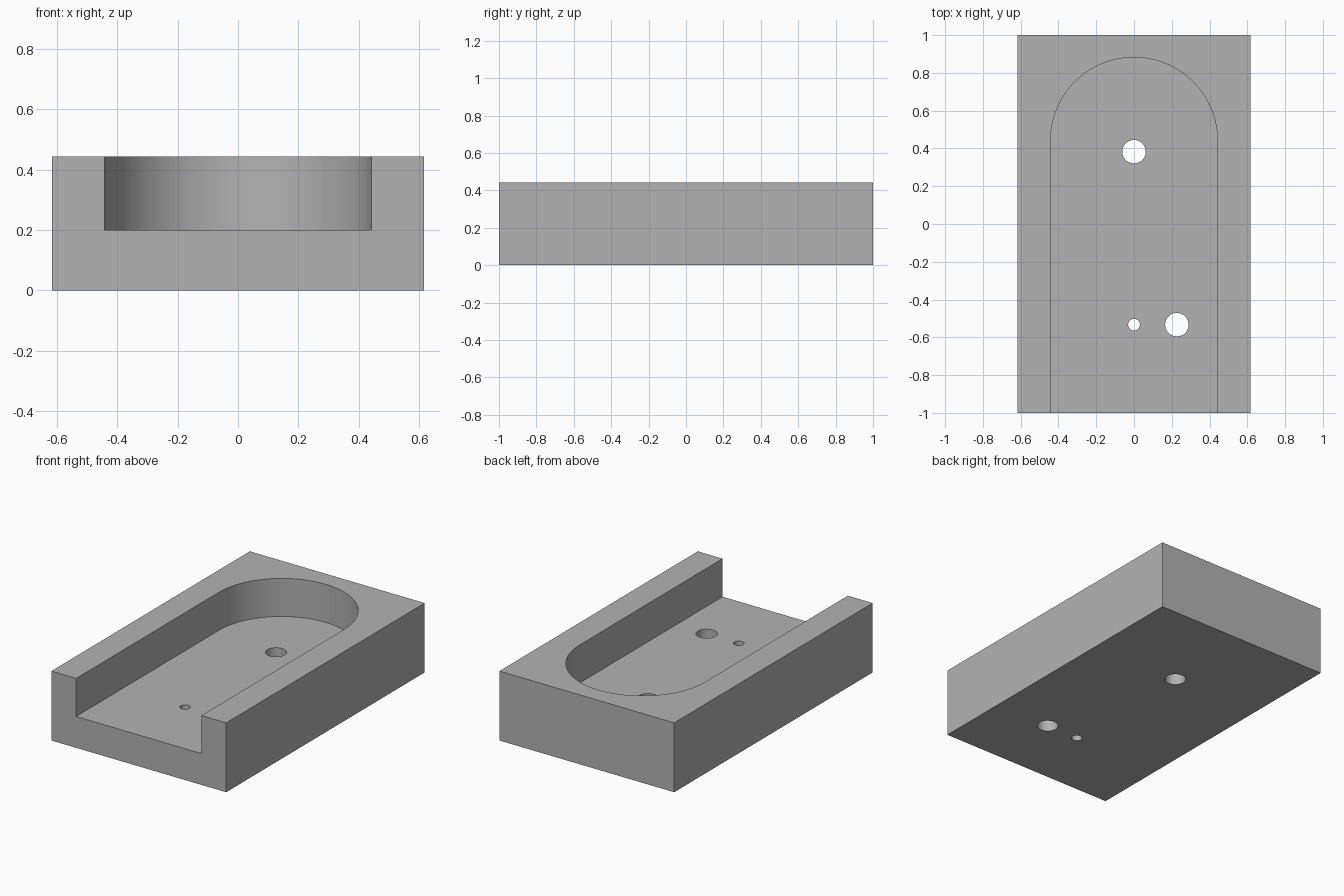
import bpy
import bmesh
from math import sin, cos, pi, radians

HALF_WIDTH, HALF_LENGTH, HEIGHT = 0.617, 1.0, 0.443
FLOOR = 0.2
SLOT_RADIUS, SLOT_CENTRE_Y = 0.442, 0.44
HOLES = [(0, 0.383, 0.062), (0, -0.533, 0.031), (0.227, -0.533, 0.062)]

default = bpy.data.objects.get("Cube")
if default:
    bpy.data.objects.remove(default)

grey = bpy.data.materials.new("plain grey")
grey.use_nodes = True
grey.diffuse_color = (0.45, 0.45, 0.45, 1)
grey.node_tree.nodes["Principled BSDF"].inputs["Base Color"].default_value = grey.diffuse_color


def prism(name, outline, bottom, top):
    """Extrude a flat outline upwards into a solid."""
    bm = bmesh.new()
    face = bm.faces.new([bm.verts.new((x, y, bottom)) for x, y in outline])
    raised = bmesh.ops.extrude_face_region(bm, geom=[face])["geom"]
    verts = [v for v in raised if isinstance(v, bmesh.types.BMVert)]
    bmesh.ops.translate(bm, verts=verts, vec=(0, 0, top - bottom))
    bmesh.ops.recalc_face_normals(bm, faces=bm.faces)
    mesh = bpy.data.meshes.new(name)
    bm.to_mesh(mesh)
    bm.free()
    mesh.materials.append(grey)
    obj = bpy.data.objects.new(name, mesh)
    bpy.context.collection.objects.link(obj)
    return obj


def arc(x, y, radius, sweep, steps):
    return [(x + radius * cos(sweep * i / steps), y + radius * sin(sweep * i / steps))
            for i in range(steps + 1)]


# Rectangular block
block = prism("block", [(-HALF_WIDTH, -HALF_LENGTH), (HALF_WIDTH, -HALF_LENGTH),
                        (HALF_WIDTH, HALF_LENGTH), (-HALF_WIDTH, HALF_LENGTH)], 0, HEIGHT)

# Round-ended slot, open at the front
front = -HALF_LENGTH - 0.1
slot = ([(-SLOT_RADIUS, front), (SLOT_RADIUS, front)]
        + arc(0, SLOT_CENTRE_Y, SLOT_RADIUS, pi, 64))
cutters = [prism("slot_cutter", slot, FLOOR, HEIGHT + 0.1)]

# Through holes in the slot floor
for x, y, radius in HOLES:
    cutters.append(prism("hole_cutter", arc(x, y, radius, 2 * pi, 48)[:-1], -0.1, FLOOR + 0.1))

# Cut everything, then bake the result
bpy.ops.object.select_all(action="DESELECT")
block.select_set(True)
bpy.context.view_layer.objects.active = block
for cutter in cutters:
    cut = block.modifiers.new("cut", "BOOLEAN")
    cut.operation = "DIFFERENCE"
    cut.solver = "EXACT"
    cut.object = cutter
    bpy.ops.object.modifier_apply(modifier=cut.name)
for cutter in cutters:
    bpy.data.objects.remove(cutter)

bpy.ops.object.shade_smooth_by_angle(angle=radians(30))
